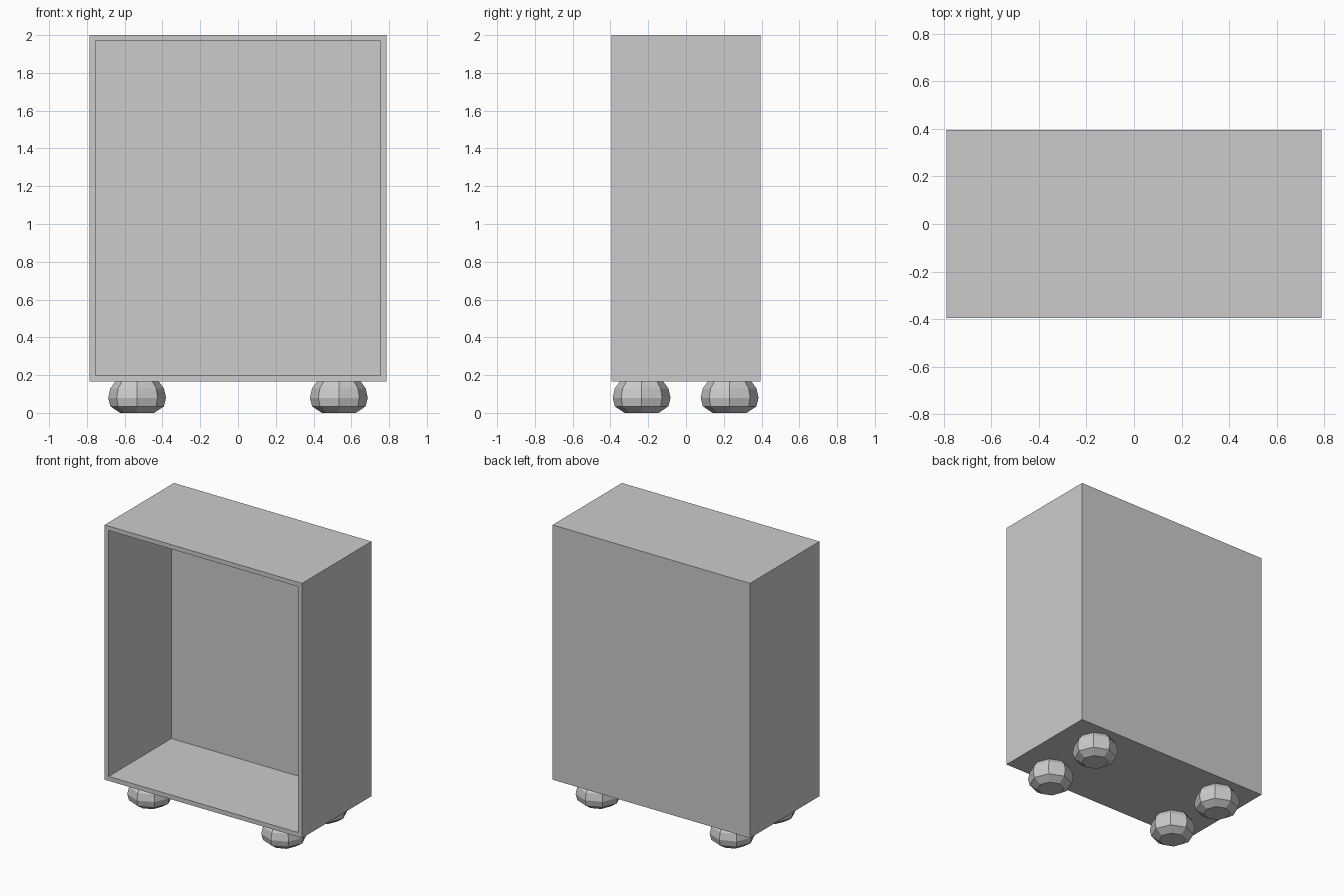
import bpy, bmesh
from math import cos, sin, pi

if "Cube" in bpy.data.objects:
    bpy.data.objects.remove(bpy.data.objects["Cube"])

W, D = 0.787, 0.395          # half width, half depth
Z0, Z1 = 0.165, 2.0


def add_object(name, bm):
    bmesh.ops.recalc_face_normals(bm, faces=bm.faces)
    mesh = bpy.data.meshes.new(name)
    bm.to_mesh(mesh)
    bm.free()
    obj = bpy.data.objects.new(name, mesh)
    bpy.context.collection.objects.link(obj)
    return obj


# Cabinet: a box whose front face is inset and pushed back into a recess
bm = bmesh.new()
bmesh.ops.create_cube(bm, size=1)
for v in bm.verts:
    v.co = (v.co.x * 2 * W, v.co.y * 2 * D, Z0 + (v.co.z + 0.5) * (Z1 - Z0))
front = min(bm.faces, key=lambda f: f.calc_center_median().y)
bmesh.ops.inset_region(bm, faces=[front], thickness=0.045)
inner = bmesh.ops.extrude_discrete_faces(bm, faces=[front])["faces"][0]
for v in inner.verts:
    v.co.y = 0.32
add_object("cabinet_body", bm)


# Bun feet: squashed eight-sided rounds
PROFILE = [(0.09, 0.0), (0.142, 0.035), (0.153, 0.08), (0.142, 0.13), (0.112, 0.17)]
SIDES = 8


def bun_foot(name, x, y):
    bm = bmesh.new()
    rings = [[bm.verts.new((x + r * cos(2 * pi * i / SIDES),
                            y + r * sin(2 * pi * i / SIDES), z))
              for i in range(SIDES)] for r, z in PROFILE]
    for low, high in zip(rings, rings[1:]):
        for i in range(SIDES):
            j = (i + 1) % SIDES
            bm.faces.new((low[i], low[j], high[j], high[i]))
    bm.faces.new(rings[0])
    bm.faces.new(rings[-1])
    add_object(name, bm)


for side, x in (("left", -0.534), ("right", 0.534)):
    for end, y in (("front", -0.235), ("back", 0.231)):
        bun_foot(f"{end}_{side}_foot", x, y)
